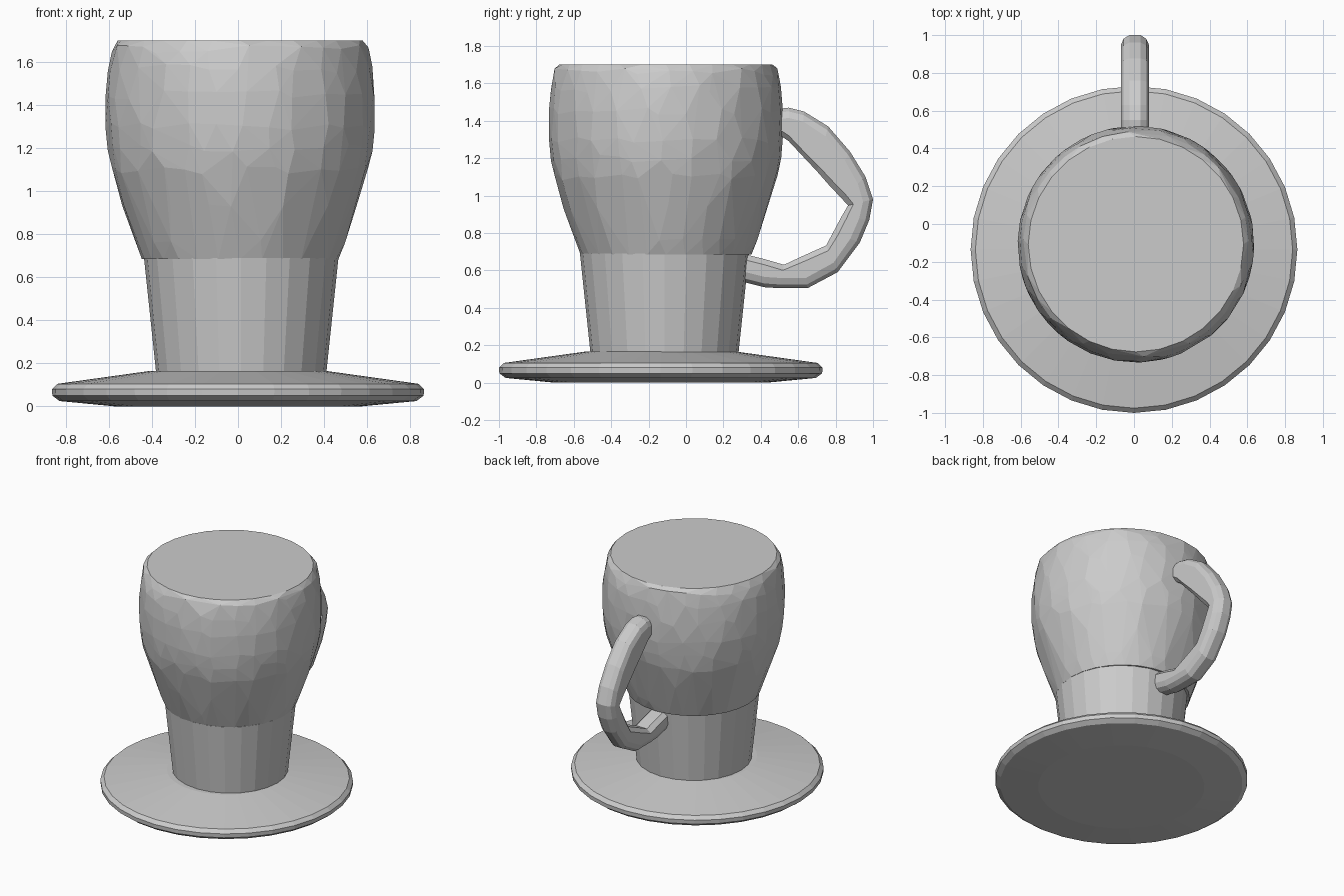
import bpy
import bmesh
import random
from math import sin, cos, pi
from mathutils import Vector

random.seed(4)
cube = bpy.data.objects.get("Cube")
if cube:
    bpy.data.objects.remove(cube, do_unlink=True)

# One plain grey for the whole set
grey = bpy.data.materials.new("plain_grey")
grey.use_nodes = True
colour = (0.6, 0.6, 0.6, 1)
grey.diffuse_color = colour
grey.node_tree.nodes["Principled BSDF"].inputs["Base Color"].default_value = colour


def finish(bm, name):
    bmesh.ops.recalc_face_normals(bm, faces=bm.faces[:])
    mesh = bpy.data.meshes.new(name)
    bm.to_mesh(mesh)
    bm.free()
    mesh.materials.append(grey)
    obj = bpy.data.objects.new(name, mesh)
    bpy.context.collection.objects.link(obj)
    return obj


def faceted_round(name, centre, profile, sides, wobble=0.0):
    """Convex body wrapped around rings of (radius, height)."""
    bm = bmesh.new()
    last = len(profile) - 1
    for row, (radius, height) in enumerate(profile):
        inner = 0 < row < last
        for i in range(sides):
            shift = random.uniform(-wobble, wobble) if inner else 0
            a = 2 * pi * (i + shift) / sides
            z = height + (shift * 0.06 if inner else 0)
            bm.verts.new((centre[0] + radius * cos(a), centre[1] + radius * sin(a), z))
    result = bmesh.ops.convex_hull(bm, input=bm.verts[:])
    loose = list({v for v in result["geom_interior"] if isinstance(v, bmesh.types.BMVert)})
    bmesh.ops.delete(bm, geom=loose, context='VERTS')
    bmesh.ops.dissolve_limit(bm, angle_limit=0.01, verts=bm.verts[:], edges=bm.edges[:])
    return finish(bm, name)


# Saucer with a rounded rim and a gently sloping top
faceted_round("saucer", (0, -0.135),
              [(0.57, 0), (0.83, 0.025), (0.863, 0.05), (0.865, 0.08),
               (0.84, 0.105), (0.41, 0.165)], 32)

# Narrow lower cup and bulging, closed upper cup
faceted_round("lower_cup", (0.015, -0.115), [(0.395, 0.15), (0.452, 0.69)], 24)
faceted_round("upper_cup", (0.01, -0.107),
              [(0.457, 0.685), (0.489, 0.78), (0.549, 0.95), (0.598, 1.1),
               (0.616, 1.2), (0.626, 1.3), (0.626, 1.45), (0.615, 1.57),
               (0.597, 1.66), (0.57, 1.7)], 28, 0.35)

# Handle: (outer y, outer z, inner y, inner z) along the loop
loop = [(0.46, 1.46, 0.46, 1.35), (0.55, 1.47, 0.55, 1.29),
        (0.63, 1.45, 0.62, 1.215), (0.76, 1.37, 0.70, 1.13),
        (0.877, 1.235, 0.77, 1.05), (0.96, 1.10, 0.83, 0.987),
        (1.0, 0.98, 0.866, 0.947), (0.98, 0.87, 0.83, 0.885),
        (0.93, 0.75, 0.785, 0.80), (0.81, 0.59, 0.749, 0.733),
        (0.65, 0.505, 0.62, 0.675), (0.50, 0.505, 0.524, 0.63),
        (0.42, 0.51, 0.42, 0.66), (0.30, 0.54, 0.30, 0.69)]
bm = bmesh.new()
rings = []
for oy, oz, iy, iz in loop:
    outer, inner = Vector((0.005, oy, oz)), Vector((0.005, iy, iz))
    depth = (inner - outer).length
    step = (inner - outer).normalized()
    half = [(0, 0.03), (0.02, 0.06), (0.055, 0.075), (depth - 0.03, 0.075), (depth, 0.045)]
    outline = half + [(d, -x) for d, x in reversed(half)]
    rings.append([bm.verts.new(outer + step * d + Vector((x, 0, 0))) for d, x in outline])
for a, b in zip(rings, rings[1:]):
    for i in range(len(a)):
        j = (i + 1) % len(a)
        bm.faces.new((a[i], a[j], b[j], b[i]))
bm.faces.new(rings[0])
bm.faces.new(rings[-1])
finish(bm, "handle")
